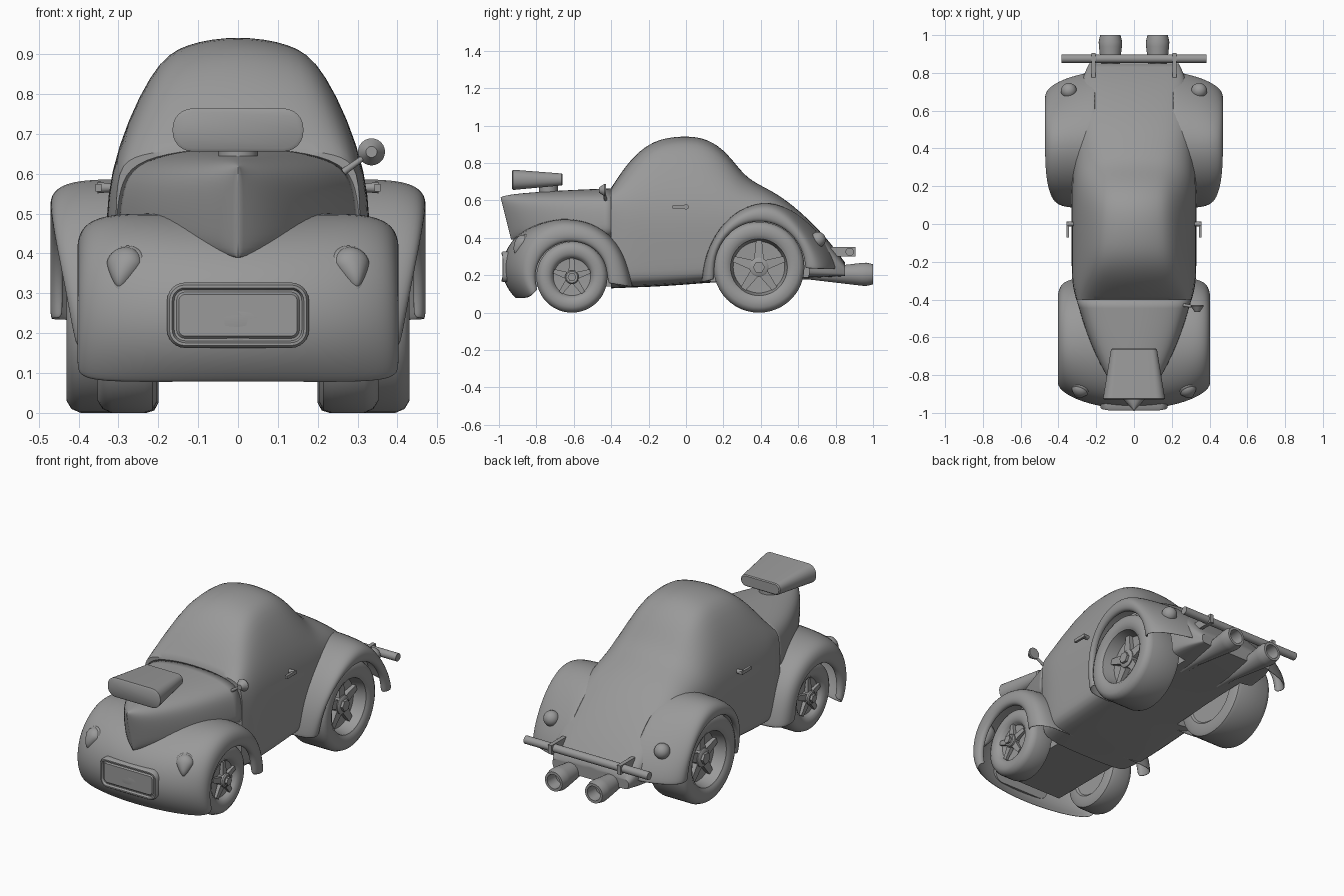
import bpy, bmesh, math
from mathutils import Matrix, Vector

cube = bpy.data.objects.get("Cube")
if cube:
    bpy.data.objects.remove(cube, do_unlink=True)

GREY = (0.32, 0.32, 0.32, 1)
paint = bpy.data.materials.new("grey_paint")
paint.use_nodes = True
paint.diffuse_color = GREY
paint.node_tree.nodes["Principled BSDF"].inputs["Base Color"].default_value = GREY


def clamp(v):
    return max(0.0, min(1.0, v))


def add_object(name, bm, sub=0, mirror=False, solid=0):
    bmesh.ops.recalc_face_normals(bm, faces=bm.faces)
    me = bpy.data.meshes.new(name)
    bm.to_mesh(me)
    bm.free()
    me.materials.append(paint)
    ob = bpy.data.objects.new(name, me)
    bpy.context.collection.objects.link(ob)
    if mirror:
        ob.modifiers.new("Mirror", 'MIRROR')
    if solid:
        mod = ob.modifiers.new("Solidify", 'SOLIDIFY')
        mod.thickness, mod.offset = solid, 0
    if sub:
        mod = ob.modifiers.new("Subdivision", 'SUBSURF')
        mod.levels = mod.render_levels = sub
        me.polygons.foreach_set("use_smooth", [True] * len(me.polygons))
    else:
        smooth(ob)
    return ob


def smooth(ob):
    bpy.ops.object.select_all(action='DESELECT')
    ob.select_set(True)
    bpy.context.view_layer.objects.active = ob
    bpy.ops.object.shade_smooth_by_angle(angle=math.radians(38))


def loft(rings, bm=None, closed=True, caps=True):
    bm = bm or bmesh.new()
    rows = [[bm.verts.new(p) for p in ring] for ring in rings]
    n = len(rows[0])
    for a, b in zip(rows, rows[1:]):
        for i in range(n if closed else n - 1):
            j = (i + 1) % n
            bm.faces.new((a[i], a[j], b[j], b[i]))
    if caps:
        crease = bm.edges.layers.float.get("crease_edge") or bm.edges.layers.float.new("crease_edge")
        for row in (rows[0], rows[-1]):
            for e in bm.faces.new(row).edges:
                e[crease] = 1.0
    return bm


def lathe(profile, axis, centre, n=40, bm=None):
    # profile holds (radius, position along axis)
    rings = []
    for r, a in profile:
        ring = []
        for k in range(n):
            t = 2 * math.pi * k / n
            c, s = r * math.cos(t), r * math.sin(t)
            off = (a, c, s) if axis == 'x' else (c, a, s)
            ring.append(Vector(centre) + Vector(off))
        rings.append(ring)
    return loft(rings, bm)


def box(bm, size, loc):
    bmesh.ops.create_cube(bm, size=1, matrix=Matrix.Translation(loc) @ Matrix.Diagonal((*size, 1)))


def rod(bm, p, q, r1, r2, n=16):
    p, q = Vector(p), Vector(q)
    rot = (q - p).to_track_quat('Z', 'Y').to_matrix().to_4x4()
    bmesh.ops.create_cone(bm, cap_ends=True, segments=n, radius1=r1, radius2=r2, depth=(q - p).length,
                          matrix=Matrix.Translation((p + q) / 2) @ rot)


def rounded_rect(w, h, r, n=6):
    pts = []
    for i, (sx, sz) in enumerate(((1, 1), (-1, 1), (-1, -1), (1, -1))):
        for k in range(n + 1):
            t = (i + k / n) * math.pi / 2
            pts.append((sx * (w - r) + r * math.cos(t), sz * (h - r) + r * math.sin(t)))
    return pts


def symmetric(half):
    return half + [(-x, y, z) for x, y, z in half[-2:0:-1]]


# Main body: y, roof z, shoulder z, roof half width, belt z, half width, floor z
stations = [
    (-.40, .665, .645, .27, .60, .31, .13), (-.33, .775, .725, .25, .60, .33, .133),
    (-.25, .865, .82, .225, .60, .335, .136), (-.15, .93, .875, .217, .60, .335, .14),
    (0, .948, .88, .213, .60, .335, .15), (.12, .93, .87, .207, .60, .335, .16),
    (.22, .855, .80, .20, .60, .335, .165), (.30, .745, .71, .20, .595, .33, .17),
    (.37, .69, .66, .22, .575, .325, .175), (.50, .63, .60, .24, .53, .315, .18),
    (.65, .505, .475, .25, .42, .30, .185), (.77, .375, .355, .25, .31, .28, .19),
    (.85, .265, .255, .22, .235, .24, .195)]
rings = []
for y, zt, zs, wr, zb, w, zf in stations:
    mid = (zf + zb) / 2
    rings.append(symmetric([(0, y, zf), (w * .92, y, zf), (w * .97, y, zf + (mid - zf) * .3), (w * .98, y, mid),
                            (w, y, zb), (wr, y, zs), (wr * .62, y, zt - .22 * (zt - zs)), (0, y, zt + .006)]))
body = add_object("body_shell", loft(rings), sub=2)

# Cut the rear wheel wells, then bake the result
cutters = []
for s in (1, -1):
    c = add_object("wheel_well_cutter", lathe([(.27, .19 * s), (.27, .6 * s)], 'x', (0, .39, .245)))
    c.hide_render = True
    mod = body.modifiers.new("Well", 'BOOLEAN')
    mod.operation, mod.object = 'DIFFERENCE', c
    cutters.append(c)
bpy.context.view_layer.update()
baked = bpy.data.meshes.new_from_object(body.evaluated_get(bpy.context.evaluated_depsgraph_get()))
body.modifiers.clear()
body.data = baked
for c in cutters:
    bpy.data.objects.remove(c, do_unlink=True)
smooth(body)

# Hood tapering to a raked pointed nose: y, half width, top z
rings = []
for y, w, zt in [(-.395, .305, .668), (-.6, .25, .66), (-.77, .18, .65), (-.9, .105, .64),
                 (-.965, .045, .63), (-.992, .004, .62)]:
    half = [(0, .39), (w, .39), (w * 1.01, .47), (w * .98, zt - .1), (w * .87, zt - .04), (w * .5, zt - .01), (0, zt)]
    rake = .25 * (-y - .395) / .6
    rings.append(symmetric([(x, y + (zt - z) * rake, z) for x, z in half]))
add_object("hood", loft(rings), sub=2)


def fender(name, centre, arch, outline, section, nose, narrow=0):
    # section holds (x, blend from wheel arch to outer outline); nose is the side that curves in plan
    cy, cz = centre
    wide = max(x for x, f in section)
    rings = []
    for oy, oz in outline:
        d = Vector((oy - cy, oz - cz))
        lip = d.normalized() * arch
        ring = []
        for x, f in section:
            p = lip.lerp(d, f)
            ahead = clamp(p.x * nose / .35)
            z = cz + p.y
            tuck = narrow * clamp((.53 - z) / .4) * clamp(-p.x / .25)
            ring.append((x - tuck, cy + p.x - nose * .1 * (x / wide) ** 2 * ahead * f, z))
        rings.append(ring)
    add_object(name, loft(rings, closed=False, caps=False), sub=2, mirror=True, solid=.01)


fender("front_fenders", (-.61, .19), .2,
       [(-.91, .075), (-.965, .14), (-.987, .22), (-.978, .30), (-.945, .37), (-.88, .435), (-.77, .485),
        (-.645, .503), (-.5, .478), (-.39, .40), (-.32, .29), (-.285, .13)],
       [(.37, 0), (.393, .01), (.402, .3), (.388, .75), (.335, .96), (.25, 1), (.12, .985), (0, .975)], -1)
fender("rear_fenders", (.39, .245), .252,
       [(.085, .155), (.105, .31), (.18, .455), (.29, .553), (.42, .592), (.54, .567), (.65, .50),
        (.75, .40), (.81, .30), (.83, .23)],
       [(.44, 0), (.46, .01), (.469, .3), (.462, .7), (.42, .94), (.34, 1.01), (.2, 1)], 1, .07)

# Chassis between the front wheels
bm = bmesh.new()
box(bm, (.38, .5, .28), (0, -.6, .28))
add_object("chassis", bm)


def wheel(name, cy, r, xi, xo, rim, dish):
    centre = (0, cy, r)
    bm = lathe([(.03, xi + .01), (rim, xi + .01), (rim + .01, xi), (r - .025, xi), (r - .006, xi + .01), (r, xi + .03),
                (r, xo - .035), (r - .01, xo - .012), (r - .03, xo), (rim + .012, xo), (rim, xo - .008),
                (rim * .95, xo - .012), (rim * .86, xo - dish), (.02, xo - dish - .005)], 'x', centre, 48)
    add_object(name + "_tire", bm, mirror=True)
    bm = bmesh.new()
    hub = xo - dish + .012
    for k in range(5):
        m = (Matrix.Translation((hub, cy, r)) @ Matrix.Rotation(k * math.tau / 5, 4, 'X')
             @ Matrix.Translation((0, 0, rim * .46)) @ Matrix.Diagonal((.6, 1, 1, 1))
             @ Matrix.Rotation(math.pi / 4, 4, 'Z'))
        bmesh.ops.create_cone(bm, cap_ends=True, segments=4, radius1=rim * .26, radius2=rim * .14,
                              depth=rim * .86, matrix=m)
    lathe([(rim * .32, hub - .02), (rim * .32, hub + .02), (rim * .27, hub + .026)], 'x', centre, 24, bm)
    lathe([(rim * .2, hub), (rim * .2, hub + .04)], 'x', centre, 6, bm)
    add_object(name + "_spokes", bm, mirror=True)


wheel("front_wheel", -.61, .19, .205, .352, .115, .03)
wheel("rear_wheel", .39, .243, .20, .43, .16, .08)

# Intake scoop on its pedestal
rings = [[(x, y, z + zc) for x, z in rounded_rect(w, h, h * .92)]
         for y, w, h, zc in [(-.93, .155, .046, .71), (-.925, .164, .054, .71), (-.665, .122, .032, .712),
                             (-.66, .116, .027, .712)]]
add_object("scoop", loft(rings))
bm = bmesh.new()
rod(bm, (0, -.735, .63), (0, -.735, .69), .05, .05, 24)
add_object("scoop_pedestal", bm)

# Grille: raised frame around a slightly sunken panel, following the nose curve
rings = []
for inset, y in [(0, -.955), (0, -.99), (.006, -.998), (.013, -.998), (.018, -.985), (.024, -.985), (.03, -.992)]:
    rings.append([(x, y + .1 * (x / .4) ** 2, z + .245)
                  for x, z in rounded_rect(.178 - inset, .082 - inset, .045 - inset)])
add_object("grille", loft(rings))

# Teardrop headlights with bezels
bm = bmesh.new()
for rad, depth in ((.053, .018), (.046, .036)):
    made = bmesh.ops.create_uvsphere(bm, u_segments=28, v_segments=18, radius=1)
    place = (Matrix.Translation((.285, -.878, .372)) @ Matrix.Rotation(math.radians(22), 4, 'Z')
             @ Matrix.Rotation(math.radians(-28), 4, 'X'))
    for v in made["verts"]:
        x, y, z = v.co
        if z < 0:
            x, z = x * (1 + .5 * z), z * 1.5
        v.co = place @ Vector((x * rad, y * depth, z * rad))
add_object("headlights", bm, mirror=True)

# Tail lights
bm = bmesh.new()
bmesh.ops.create_uvsphere(bm, u_segments=20, v_segments=12, radius=.042,
                          matrix=Matrix.Translation((.345, .705, .39)))
add_object("tail_lights", bm, mirror=True)

# Rear bumper bar and brackets
bm = bmesh.new()
rod(bm, (-.385, .875, .325), (.385, .875, .325), .022, .022, 20)
for s in (1, -1):
    box(bm, (.022, .13, .05), (.215 * s, .84, .325))
add_object("rear_bumper", bm)

# Flared exhaust pipes
add_object("exhausts", lathe([(.026, .55), (.028, .66), (.061, .94), (.062, .965), (.054, 1), (.04, 1),
                              (.035, .93), (.01, .93)], 'y', (.125, 0, .205), 28), mirror=True)

# Door handles
bm = bmesh.new()
box(bm, (.014, .085, .018), (.35, -.03, .565))
rod(bm, (.32, 0, .565), (.352, 0, .565), .011, .014)
add_object("door_handles", bm, mirror=True)

# Side mirror on the left only
bm = bmesh.new()
rod(bm, (.265, -.43, .605), (.335, -.44, .655), .009, .006)
rod(bm, (.335, -.465, .655), (.335, -.435, .655), .014, .034, 24)
rod(bm, (.335, -.435, .655), (.335, -.428, .655), .034, .032, 24)
add_object("side_mirror", bm)
